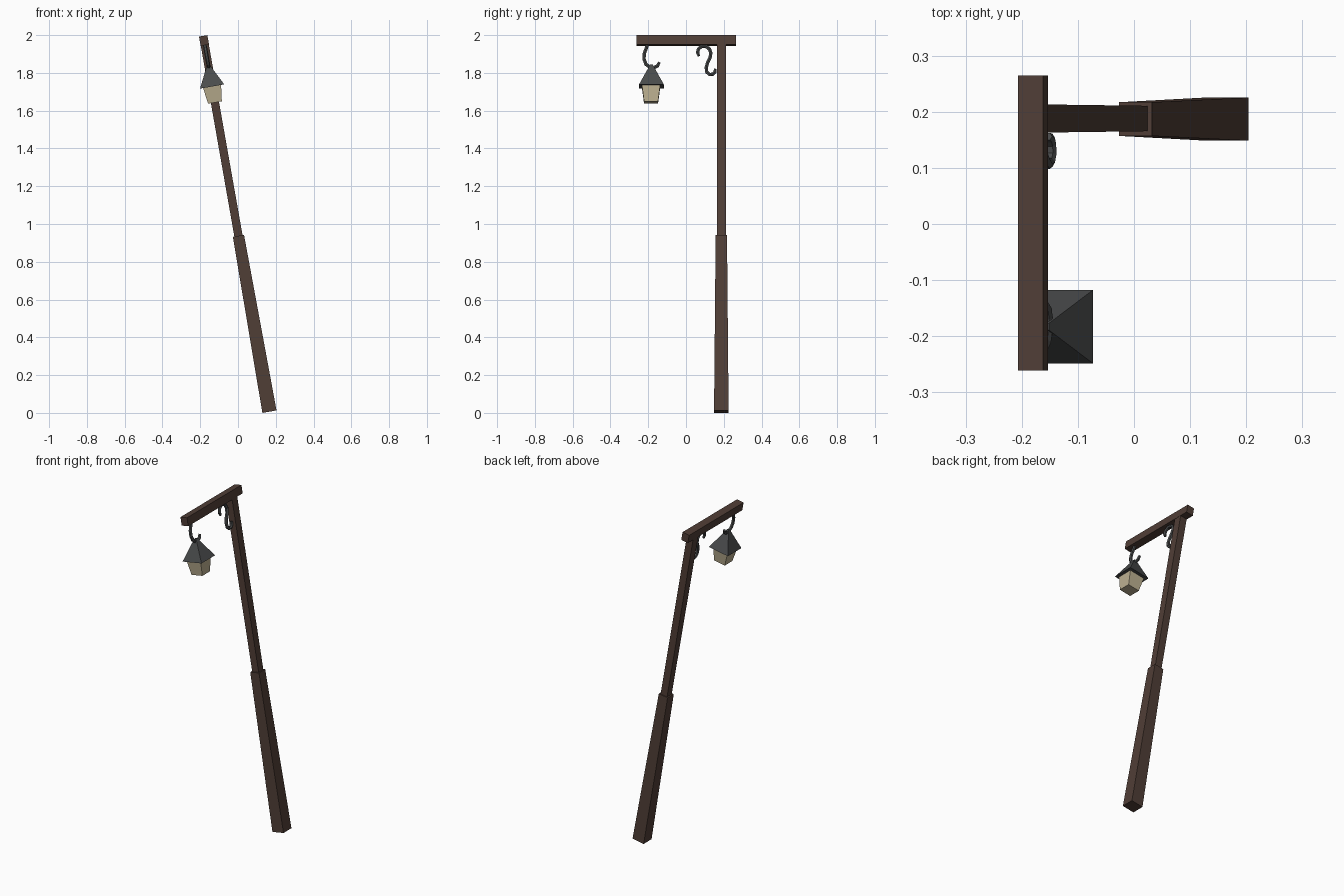
import bpy, bmesh, math
from mathutils import Matrix, Vector

if "Cube" in bpy.data.objects:
    bpy.data.objects.remove(bpy.data.objects["Cube"])

# Everything is built upright, then leaned over by this one matrix
LEAN = Matrix.Translation((0.1665, 0, 0.0065)) @ Matrix.Rotation(math.radians(-10), 4, 'Y')


def material(name, rgb):
    m = bpy.data.materials.new(name)
    m.diffuse_color = (*rgb, 1)
    m.use_nodes = True
    m.node_tree.nodes["Principled BSDF"].inputs["Base Color"].default_value = m.diffuse_color
    return m


WOOD = material("dark_wood", (0.080, 0.048, 0.037))
IRON = material("dark_iron", (0.068, 0.071, 0.072))
GLASS = material("cream_glass", (0.50, 0.43, 0.28))


def place(obj, mat):
    bpy.context.collection.objects.link(obj)
    obj.data.materials.append(mat)
    obj.matrix_world = LEAN
    return obj


def frustum(name, y, z0, z1, size0, size1, mat):
    """Four-sided block from z0 to z1 with (x, y) sizes at the bottom and top."""
    bm = bmesh.new()
    bmesh.ops.create_cube(bm, size=1)
    for v in bm.verts:
        sx, sy = size1 if v.co.z > 0 else size0
        v.co = Vector((v.co.x * sx, y + v.co.y * sy, z1 if v.co.z > 0 else z0))
    bmesh.ops.remove_doubles(bm, verts=bm.verts, dist=1e-5)
    me = bpy.data.meshes.new(name)
    bm.to_mesh(me)
    bm.free()
    return place(bpy.data.objects.new(name, me), mat)


def hook(name, path):
    """Bent iron bar through (y, z) points, thinner at both tips."""
    cu = bpy.data.curves.new(name, 'CURVE')
    cu.dimensions = '3D'
    cu.bevel_depth = 0.010
    cu.bevel_resolution = 1
    cu.use_fill_caps = True
    sp = cu.splines.new('POLY')
    sp.use_smooth = False
    sp.points.add(len(path) - 1)
    for i, (p, (y, z)) in enumerate(zip(sp.points, path)):
        p.co = (0, y, z, 1)
        p.radius = 0.75 if i in (0, len(path) - 1) else 1.0
    return place(bpy.data.objects.new(name, cu), IRON)


# Post: thick tapered foot and slim upper shaft
frustum("lower_post", 0.187, 0, 0.945, (0.076, 0.077), (0.060, 0.060), WOOD)
frustum("upper_post", 0.188, 0.90, 1.975, (0.044, 0.045), (0.043, 0.050), WOOD)

# Cross beam
frustum("cross_beam", 0.0015, 1.97, 2.02, (0.045, 0.526), (0.045, 0.526), WOOD)

# Lantern: pyramid roof with overhang, tapered glass body
frustum("lantern_roof", -0.183, 1.748, 1.866, (0.130, 0.131), (0.012, 0.012), IRON)
frustum("lantern_glass", -0.185, 1.662, 1.75, (0.074, 0.074), (0.097, 0.097), GLASS)

# Hooks: one carrying the lantern, one empty S hook beside the post
hook("lantern_hook", [(-0.200, 1.985), (-0.210, 1.955), (-0.221, 1.925), (-0.222, 1.895),
                      (-0.212, 1.868), (-0.192, 1.852), (-0.168, 1.850), (-0.150, 1.860),
                      (-0.141, 1.878)])
hook("spare_hook", [(0.068, 1.912), (0.061, 1.930), (0.066, 1.950), (0.083, 1.964),
                    (0.105, 1.964), (0.124, 1.950), (0.132, 1.928), (0.127, 1.902),
                    (0.114, 1.876), (0.107, 1.850), (0.110, 1.826), (0.124, 1.812),
                    (0.142, 1.814), (0.153, 1.826), (0.156, 1.842)])
